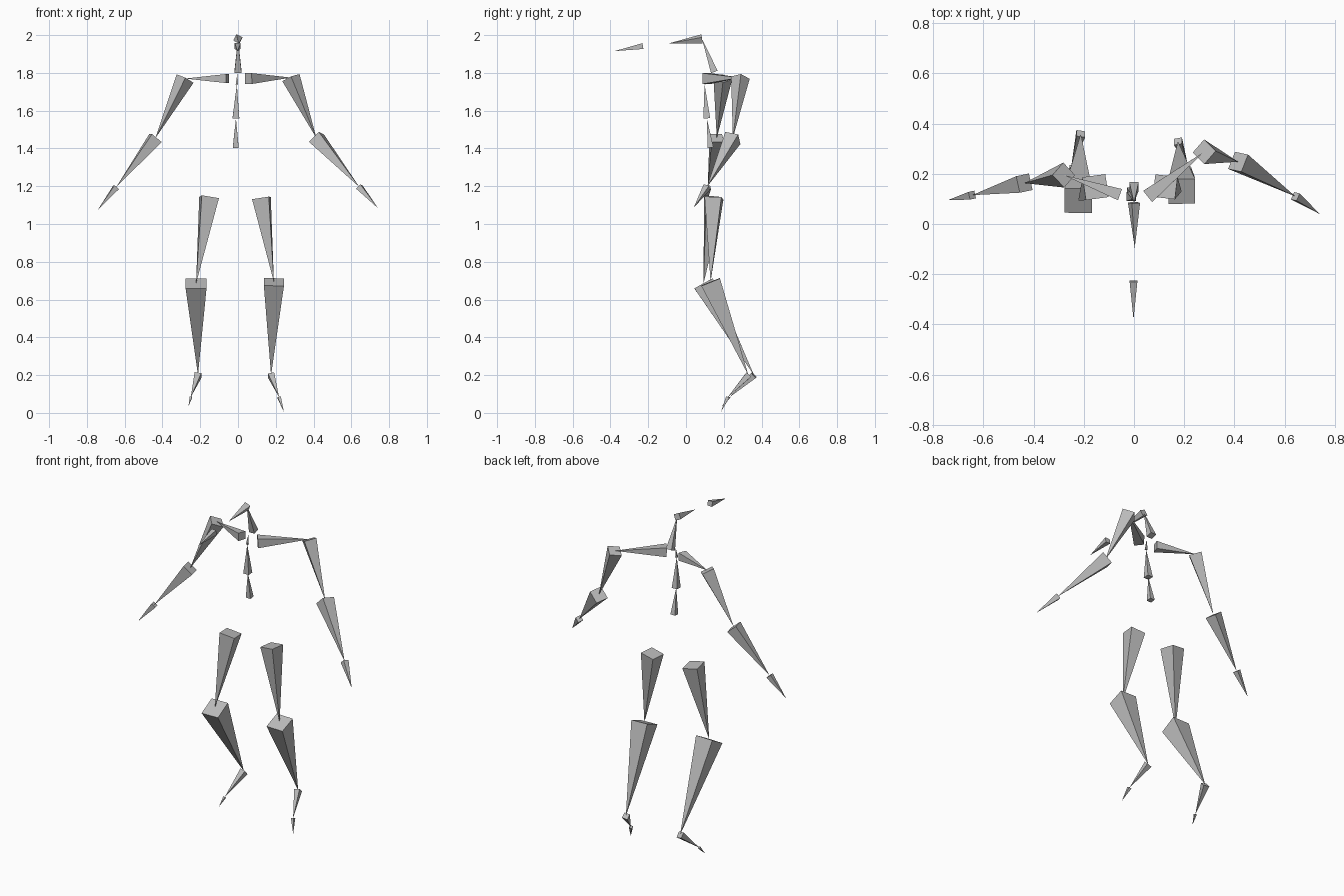
import bpy
import bmesh
from mathutils import Vector

cube = bpy.data.objects.get("Cube")
if cube:
    bpy.data.objects.remove(cube, do_unlink=True)

grey = bpy.data.materials.new("light_grey")
grey.use_nodes = True
grey.diffuse_color = (0.5, 0.5, 0.5, 1)
grey.node_tree.nodes["Principled BSDF"].inputs["Base Color"].default_value = (0.5, 0.5, 0.5, 1)

X, Z = (1, 0, 0), (0, 0, 1)


def bone(name, start, end, side=X):
    """Square pyramid from start to end; the base is a fifth of the length, one edge along side."""
    start, end = Vector(start), Vector(end)
    axis = end - start
    half = axis.length * 0.1
    axis.normalize()
    u = Vector(side)
    u = (u - axis * u.dot(axis)).normalized() * half
    v = axis.cross(u)
    bm = bmesh.new()
    base = [bm.verts.new(start + a * u + b * v) for a, b in ((-1, -1), (1, -1), (1, 1), (-1, 1))]
    tip = bm.verts.new(end)
    bm.faces.new(base)
    for i in range(4):
        bm.faces.new((base[i], base[(i + 1) % 4], tip))
    bmesh.ops.recalc_face_normals(bm, faces=bm.faces)
    mesh = bpy.data.meshes.new(name)
    bm.to_mesh(mesh)
    bm.free()
    mesh.materials.append(grey)
    bpy.context.collection.objects.link(bpy.data.objects.new(name, mesh))


def chain(prefix, joints, parts):
    """Bones joined end to end; parts pairs each name with its base direction."""
    for (name, side), a, b in zip(parts, joints, joints[1:]):
        bone(prefix + name, a, b, side)


# Spine and head
chain("", [(-0.012, 0.13, 1.405), (-0.011, 0.11, 1.56), (-0.006, 0.098, 1.74), (-0.003, 0.105, 1.8)],
      [("lower_spine", X), ("upper_spine", X), ("chest", X)])
chain("", [(0, 0.15, 1.805), (0, 0.085, 1.98), (0.003, -0.095, 1.955)],
      [("neck", X), ("head", (1, 0, -0.5))])
bone("face", (-0.002, -0.228, 1.942), (-0.002, -0.38, 1.915))

# Arms
chain("left_", [(0.055, 0.11, 1.77), (0.28, 0.288, 1.775), (0.415, 0.248, 1.455),
                (0.643, 0.11, 1.195), (0.74, 0.04, 1.085)],
      [("collarbone", Z), ("upper_arm", (0.65, 0.76, 0.2)),
       ("forearm", (0.7, -0.15, 0.7)), ("hand", (0.7, -0.15, 0.7))])
chain("right_", [(-0.056, 0.117, 1.77), (-0.28, 0.195, 1.77), (-0.437, 0.163, 1.455),
                 (-0.645, 0.115, 1.195), (-0.742, 0.095, 1.075)],
      [("collarbone", Z), ("upper_arm", (0.65, 0.75, -0.39)),
       ("forearm", (-0.7, -0.15, 0.7)), ("hand", (-0.7, -0.15, 0.7))])

# Legs
chain("left_", [(0.124, 0.148, 1.137), (0.19, 0.13, 0.693), (0.175, 0.33, 0.2),
                (0.218, 0.22, 0.082), (0.243, 0.185, 0.005)],
      [("thigh", (1, -0.12, 0)), ("shin", X), ("foot", X), ("toe", X)])
chain("right_", [(-0.153, 0.147, 1.14), (-0.222, 0.093, 0.685), (-0.212, 0.36, 0.2),
                 (-0.25, 0.23, 0.083), (-0.262, 0.19, 0.035)],
      [("thigh", (1, 0.15, 0)), ("shin", X), ("foot", X), ("toe", X)])
